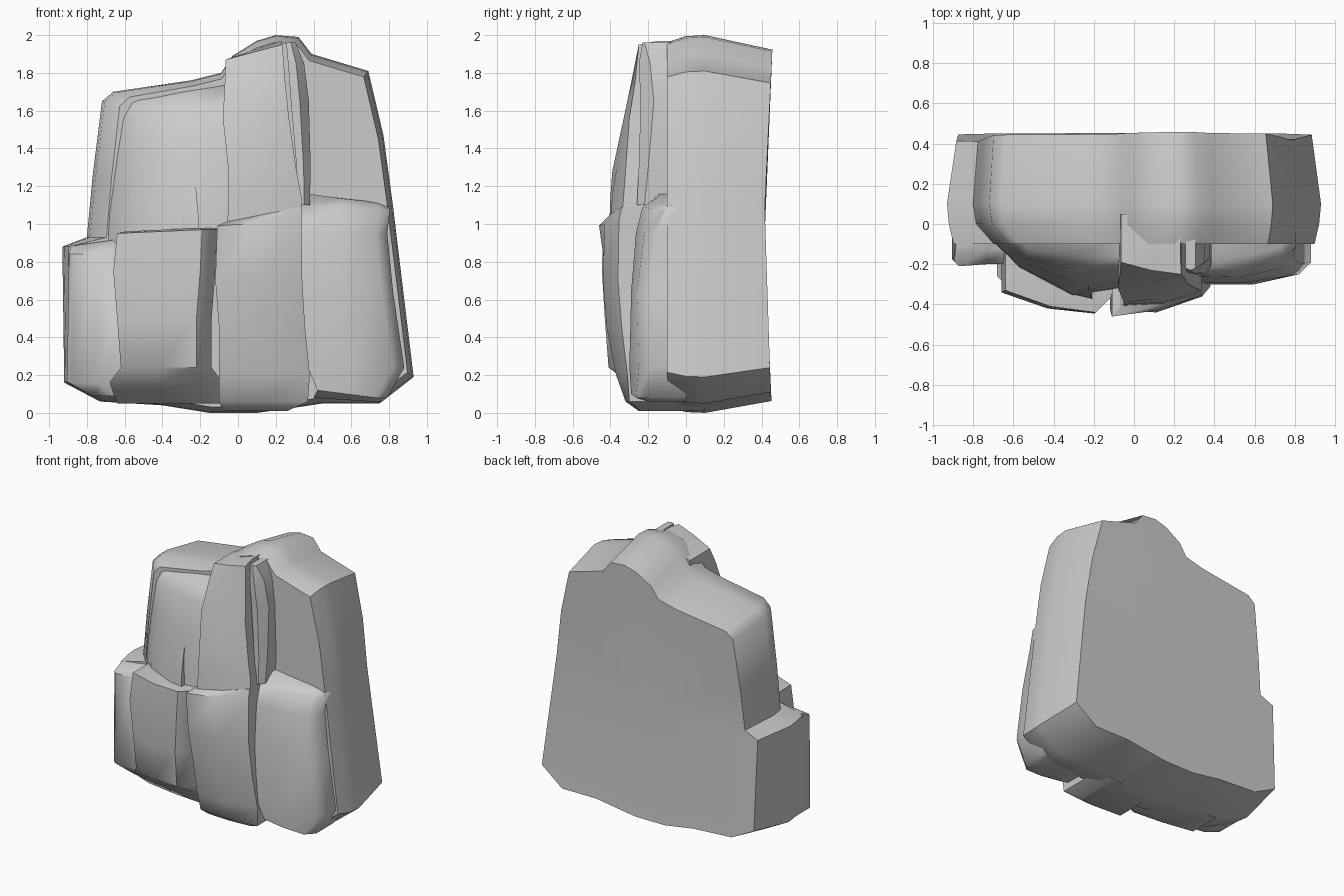
import bpy, bmesh
from math import radians


def skin(name, rings, poke_y=None):
    """Loft closed rings of equal length, cap both ends, shade smooth by angle.
    poke_y turns the first cap into a fan around a centre at that depth."""
    bm = bmesh.new()
    vs = [[bm.verts.new(p) for p in r] for r in rings]
    n = len(vs[0])
    for a, b in zip(vs, vs[1:]):
        for i in range(n):
            j = (i + 1) % n
            bm.faces.new((a[i], a[j], b[j], b[i]))
    cap = bm.faces.new(vs[0])
    bm.faces.new(vs[-1])
    if poke_y is not None:
        res = bmesh.ops.poke(bm, faces=[cap])
        res["verts"][0].co.y = poke_y
    bmesh.ops.recalc_face_normals(bm, faces=bm.faces)
    me = bpy.data.meshes.new(name)
    bm.to_mesh(me)
    bm.free()
    ob = bpy.data.objects.new(name, me)
    bpy.context.collection.objects.link(ob)
    bpy.ops.object.select_all(action='DESELECT')
    ob.select_set(True)
    bpy.context.view_layer.objects.active = ob
    bpy.ops.object.shade_smooth_by_angle(angle=radians(48))
    return ob


def column(name, rows, left=0.0, right=0.0, back=0.1):
    """Rock column; row = z, tilt, x left, x right, front y at left / middle / right.
    left and right splay the sides outward toward the back."""
    rings = []
    for z, t, xl, xr, yl, ym, yr in rows:
        xm = (xl + xr) / 2
        rings.append([(xl - left, back, z), (xl - left, yl + left, z), (xl, yl, z),
                      (xm, ym, z + t / 2), (xr, yr, z + t),
                      (xr + right, yr + right, z + t), (xr + right, back, z + t)])
    return skin(name, rings)


# Main rock body: front outline carried from the nearly flat back to the recessed front
outline = [(-.92, .16), (-.93, .88), (-.80, .93), (-.77, 1.25), (-.72, 1.65), (-.66, 1.70),
           (-.25, 1.76), (-.09, 1.80), (-.03, 1.89), (.10, 1.97), (.20, 2.0), (.32, 1.99),
           (.39, 1.90), (.69, 1.81), (.77, 1.47), (.82, 1.1), (.93, .19), (.75, .05),
           (.45, .05), (.25, .02), (.1, 0), (-.15, 0), (-.4, .04), (-.73, .06)]
# y, x scale, z scale, x scale of the upper left shoulder
slices = [(.41, .95, .93, .97), (.1, 1, 1, 1), (0, .99, .995, .98), (-.1, .965, .965, .87)]
rings = []
for y, sx, sz, shoulder in slices:
    ring = []
    for x, z in outline:
        dish = .045 * abs(z - .95) if y > .4 else 0      # back bows outward at top and bottom
        ring.append((x * (shoulder if x < -.5 and z > .9 else sx), y + dish, .9 + (z - .9) * sz))
    rings.append(ring)
skin("rock_body", rings, poke_y=.415)

# Upper left column and its split front rib
column("upper_left_column", [
    (.85, 0, -.57, -.04, -.22, -.36, -.32),
    (1.05, 0, -.57, -.04, -.21, -.35, -.31),
    (1.35, 0, -.55, -.04, -.19, -.29, -.28),
    (1.56, .03, -.535, -.04, -.17, -.23, -.23),
    (1.64, .08, -.53, -.04, -.13, -.16, -.16),
    (1.685, .07, -.52, -.06, -.04, -.04, -.04)], left=.15, back=.12)
column("upper_left_rib", [
    (.90, 0, -.42, -.20, -.22, -.35, -.375),
    (1.05, 0, -.42, -.21, -.22, -.345, -.37),
    (1.33, 0, -.35, -.235, -.20, -.28, -.285)], back=-.1)

# Low far left block
column("lower_left_block", [
    (.09, 0, -.75, -.60, -.15, -.16, -.18),
    (.16, 0, -.88, -.60, -.20, -.20, -.20),
    (.84, 0, -.87, -.60, -.21, -.20, -.20),
    (.885, .04, -.86, -.60, -.14, -.13, -.12)], left=.025, back=.0)

# Lower left bulge, undercut at the bottom
column("lower_left_bulge", [
    (.05, 0, -.64, -.16, -.14, -.18, -.20),
    (.16, 0, -.68, -.16, -.26, -.30, -.28),
    (.24, 0, -.62, -.22, -.32, -.39, -.41),
    (.50, 0, -.64, -.22, -.33, -.41, -.43),
    (.75, 0, -.66, -.20, -.34, -.42, -.445),
    (.95, .02, -.64, -.19, -.33, -.41, -.44),
    (.96, .02, -.60, -.19, -.26, -.36, -.36)], right=.08)

# Centre column: bulging foot and tall upper part
column("centre_foot", [
    (.01, 0, -.08, .26, -.24, -.25, -.24),
    (.06, 0, -.10, .37, -.30, -.32, -.30),
    (.20, 0, -.10, .38, -.34, -.37, -.31),
    (.45, 0, -.10, .355, -.39, -.42, -.34),
    (.70, 0, -.12, .34, -.42, -.44, -.36),
    (.99, .03, -.11, .335, -.46, -.43, -.355),
    (1.01, .08, -.07, .335, -.41, -.40, -.34)])
column("centre_upper", [
    (.90, 0, -.06, .335, -.41, -.41, -.35),
    (1.15, 0, -.05, .335, -.40, -.39, -.33),
    (1.28, 0, -.05, .31, -.39, -.37, -.32),
    (1.56, 0, -.08, .27, -.32, -.33, -.30),
    (1.75, 0, -.07, .25, -.25, -.29, -.27),
    (1.87, .08, -.065, .235, -.19, -.23, -.25),
    (1.89, .08, -.01, .23, -.08, -.12, -.15)], back=.05)

# Thin fin beside the centre column
column("slot_fin", [
    (1.10, 0, .32, .38, -.26, -.26, -.22),
    (1.30, 0, .31, .385, -.25, -.25, -.20),
    (1.65, 0, .28, .375, -.24, -.24, -.17),
    (1.85, 0, .265, .35, -.24, -.25, -.19),
    (1.96, 0, .255, .305, -.22, -.23, -.22)], back=.0)

# Lower right bulge
column("lower_right_bulge", [
    (.08, -.02, .40, .70, -.22, -.23, -.20),
    (.12, -.04, .42, .73, -.29, -.29, -.265),
    (.24, 0, .37, .82, -.30, -.30, -.25),
    (.65, 0, .34, .76, -.29, -.29, -.26),
    (.95, 0, .335, .73, -.26, -.265, -.22),
    (1.10, -.02, .335, .745, -.21, -.23, -.17),
    (1.16, -.05, .37, .73, -.14, -.16, -.11)], right=.06, back=.0)
